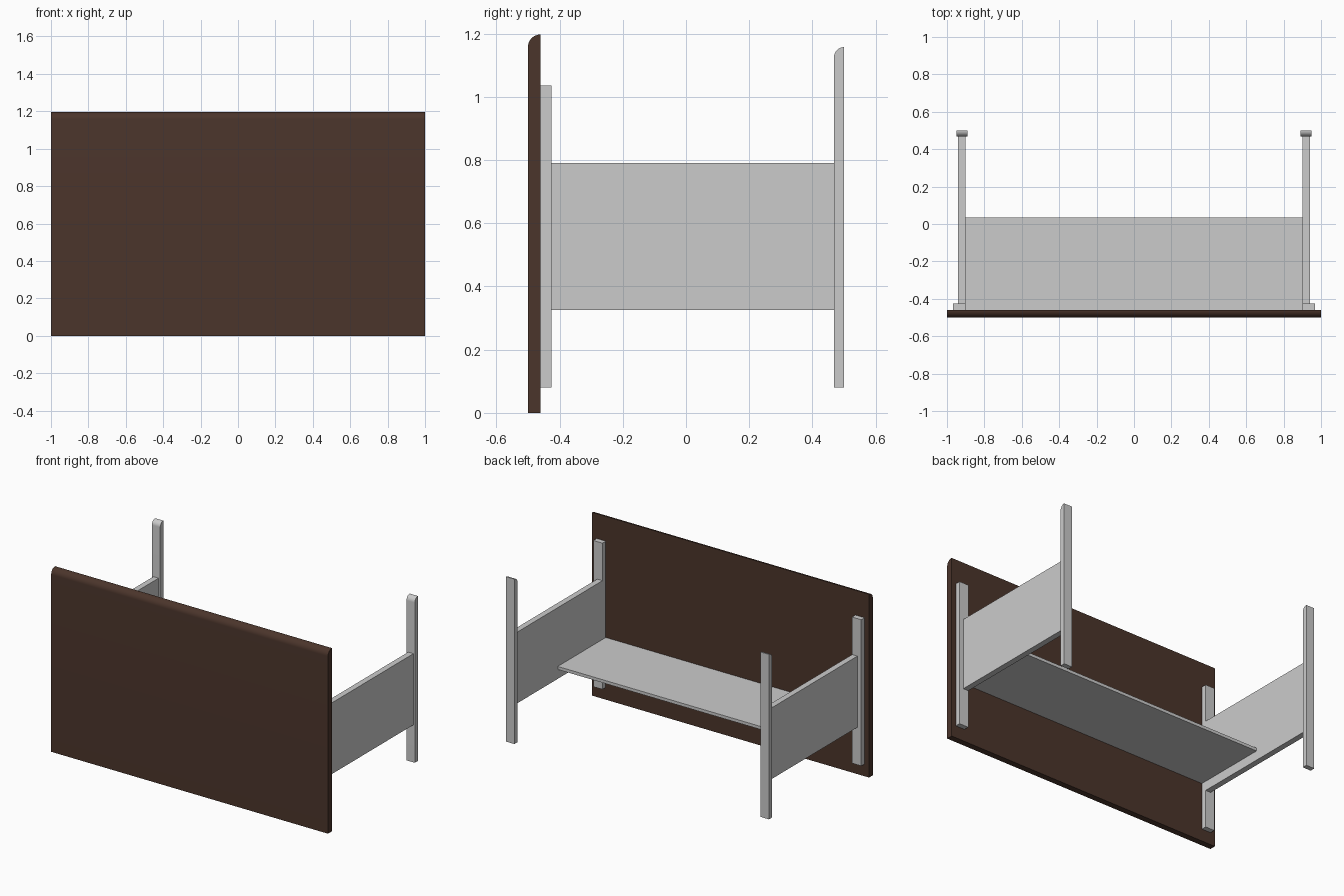
import bpy
import bmesh
from math import sin, cos, pi

if "Cube" in bpy.data.objects:
    bpy.data.objects.remove(bpy.data.objects["Cube"])


def extrude_profile(name, profile, x0, x1):
    """Prism along x from a (y, z) outline."""
    bm = bmesh.new()
    face = bm.faces.new([bm.verts.new((x0, y, z)) for y, z in profile])
    ext = bmesh.ops.extrude_face_region(bm, geom=[face])
    moved = [v for v in ext["geom"] if isinstance(v, bmesh.types.BMVert)]
    bmesh.ops.translate(bm, verts=moved, vec=(x1 - x0, 0, 0))
    bmesh.ops.recalc_face_normals(bm, faces=bm.faces)
    mesh = bpy.data.meshes.new(name)
    bm.to_mesh(mesh)
    bm.free()
    obj = bpy.data.objects.new(name, mesh)
    bpy.context.collection.objects.link(obj)
    bpy.ops.object.select_all(action='DESELECT')
    obj.select_set(True)
    bpy.context.view_layer.objects.active = obj
    bpy.ops.object.shade_smooth_by_angle(angle=0.6)
    return obj


def box_profile(y0, y1, z0, z1):
    return [(y0, z0), (y1, z0), (y1, z1), (y0, z1)]


def rounded_profile(y0, y1, z0, z1, steps=10):
    """Upright slab whose front top edge is a quarter round."""
    r = y1 - y0
    arc = [(y1 - r * sin(a), z1 - r + r * cos(a))
           for a in (pi / 2 * i / steps for i in range(steps + 1))]
    return [(y0, z0), (y1, z0)] + arc


# Front board with rounded top edge
board = extrude_profile("front_board", rounded_profile(-0.5, -0.46, 0, 1.197), -1, 1)
brown = bpy.data.materials.new("dark_brown")
brown.diffuse_color = (0.07, 0.035, 0.024, 1)
brown.use_nodes = True
brown.node_tree.nodes["Principled BSDF"].inputs["Base Color"].default_value = brown.diffuse_color
board.data.materials.append(brown)

# Shelf behind the board
extrude_profile("shelf", box_profile(-0.46, 0.035, 0.386, 0.406), -0.902, 0.902)

# Side frames: batten on the board, side panel, free-standing post
for side, s in (("left", -1), ("right", 1)):
    extrude_profile(side + "_front_batten", box_profile(-0.46, -0.426, 0.08, 1.035),
                    s * 0.902, s * 0.968)
    extrude_profile(side + "_side_panel", box_profile(-0.426, 0.47, 0.325, 0.79),
                    s * 0.902, s * 0.94)
    extrude_profile(side + "_back_post", rounded_profile(0.468, 0.5, 0.08, 1.157),
                    s * 0.89, s * 0.95)
